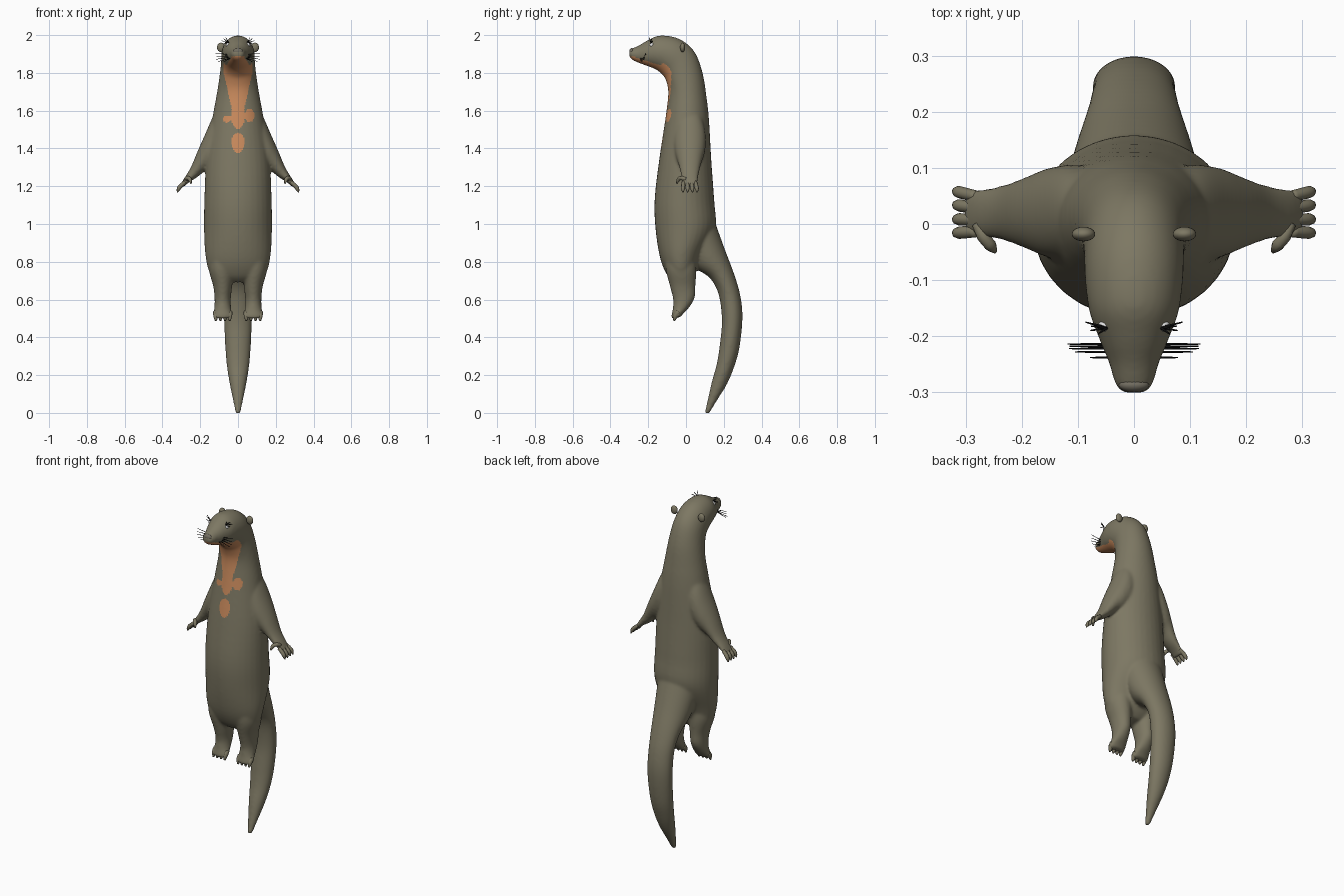
import bpy, bmesh, math
from mathutils import Vector

if "Cube" in bpy.data.objects:
    bpy.data.objects.remove(bpy.data.objects["Cube"])


def material(name, rgb):
    m = bpy.data.materials.new(name)
    m.diffuse_color = (*rgb, 1)
    m.use_nodes = True
    m.node_tree.nodes["Principled BSDF"].inputs["Base Color"].default_value = m.diffuse_color
    return m


FUR = material("olive fur", (0.205, 0.187, 0.125))
BIB = material("orange bib", (0.60, 0.26, 0.11))
BLACK = material("black hair", (0.005, 0.005, 0.005))
WHITE = material("pale eye", (0.75, 0.75, 0.75))
NOSE = material("grey nose", (0.17, 0.155, 0.12))


def spline(p0, p1, p2, p3, t):
    return 0.5 * (2 * p1 + (p2 - p0) * t + (2 * p0 - 5 * p1 + 4 * p2 - p3) * t * t
                  + (3 * p1 - p0 - 3 * p2 + p3) * t ** 3)


def loft(bm, rings, sides=32, steps=5):
    """Skin elliptical rings (centre, half axis u, half axis v), smoothly interpolated."""
    dense, n = [], len(rings)
    for i in range(n - 1):
        q = [rings[max(0, min(n - 1, i + k))] for k in (-1, 0, 1, 2)]
        for s in range(steps):
            dense.append([spline(q[0][j], q[1][j], q[2][j], q[3][j], s / steps) for j in range(3)])
    dense.append(rings[-1])
    loops = []
    for c, u, v in dense:
        angles = [2 * math.pi * k / sides for k in range(sides)]
        loops.append([bm.verts.new(c + u * math.cos(a) + v * math.sin(a)) for a in angles])
    faces = [bm.faces.new((a[k], a[(k + 1) % sides], b[(k + 1) % sides], b[k]))
             for a, b in zip(loops, loops[1:]) for k in range(sides)]
    faces += [bm.faces.new(loops[0]), bm.faces.new(loops[-1])]
    bmesh.ops.recalc_face_normals(bm, faces=faces)


def side_ring(yf, zf, yb, zb, hw, x=0.0):
    """Ring spanning a front and a back point, hw wide to each side."""
    f, b = Vector((x, yf, zf)), Vector((x, yb, zb))
    return (f + b) / 2, (b - f) / 2, Vector((hw, 0, 0))


def arm_ring(s, xo, zo, xi, zi, y, hw):
    """Ring spanning an outer and an inner point, hw deep."""
    o, i = Vector((s * xo, y, zo)), Vector((s * xi, y, zi))
    return (o + i) / 2, (o - i) / 2, Vector((0, hw, 0))


def to_object(bm, name, mats):
    me = bpy.data.meshes.new(name)
    bm.to_mesh(me)
    bm.free()
    for m in mats:
        me.materials.append(m)
    for p in me.polygons:
        p.use_smooth = True
    ob = bpy.data.objects.new(name, me)
    bpy.context.collection.objects.link(ob)
    return ob


def hair(bm, path, radii, sides=8):
    """Tapered rod through the path points."""
    pts = [Vector(p) for p in path]
    rings = []
    for i, p in enumerate(pts):
        d = (pts[min(i + 1, len(pts) - 1)] - pts[max(i - 1, 0)]).normalized()
        u = d.orthogonal().normalized()
        if abs(d.y) < 0.95:
            u = d.cross(Vector((0, 1, 0))).normalized()
        rings.append((p, u * radii[i], d.cross(u) * radii[i]))
    loft(bm, rings, sides, 3)


def ellipsoid(name, loc, size, mat):
    bm = bmesh.new()
    bmesh.ops.create_uvsphere(bm, u_segments=20, v_segments=12, radius=1)
    for v in bm.verts:
        v.co = Vector(loc) + Vector([a * b for a, b in zip(v.co, size)])
    return to_object(bm, name, [mat])


body = bmesh.new()
# Torso, neck and head along one bending spine
loft(body, [side_ring(*r) for r in (
    (-.06, .69, .02, .70, .07), (-.10, .73, .05, .74, .145), (-.137, .82, .09, .84, .172),
    (-.161, .97, .155, .98, .180), (-.166, 1.13, .149, 1.13, .178), (-.142, 1.34, .134, 1.34, .168),
    (-.106, 1.58, .122, 1.55, .135), (-.094, 1.70, .109, 1.67, .113), (-.108, 1.765, .088, 1.80, .098),
    (-.125, 1.79, .045, 1.912, .090), (-.15, 1.812, -.035, 1.98, .088), (-.175, 1.825, -.135, 1.998, .080),
    (-.21, 1.838, -.20, 1.974, .062), (-.25, 1.853, -.25, 1.945, .044), (-.284, 1.868, -.288, 1.928, .034),
    (-.300, 1.885, -.301, 1.915, .022))])
# Tail
loft(body, [side_ring(*r) for r in (
    (.0, .86, .15, 1.02, .12), (.05, .77, .205, .868, .105), (.125, .715, .255, .735, .085),
    (.172, .63, .288, .62, .075), (.19, .495, .299, .50, .074), (.180, .37, .282, .34, .068),
    (.163, .26, .252, .235, .059), (.138, .17, .215, .148, .045), (.116, .075, .162, .062, .027),
    (.098, .0, .122, -.006, .013))])
for s in (-1, 1):
    # Hind legs and feet
    loft(body, [side_ring(*r, x=s * x) for x, r in (
        (.09, (-.11, .86, .05, .86, .06)), (.088, (-.107, .76, .055, .76, .066)),
        (.081, (-.085, .67, .05, .67, .050)), (.081, (-.068, .60, .046, .61, .043)),
        (.081, (-.070, .55, .018, .56, .045)), (.081, (-.077, .515, -.015, .525, .052)),
        (.081, (-.075, .498, -.028, .508, .05)))])
    # Arms and palms
    loft(body, [arm_ring(s, *r) for r in (
        (.08, 1.66, .03, 1.36, .02, .07), (.13, 1.575, .08, 1.33, .02, .085),
        (.172, 1.48, .13, 1.305, .02, .08), (.212, 1.39, .170, 1.285, .02, .064),
        (.250, 1.30, .213, 1.25, .02, .050), (.288, 1.237, .264, 1.217, .02, .043),
        (.306, 1.205, .288, 1.195, .02, .042))])

# Fuse the masses into one skin, then relax it
raw = to_object(body, "body_masses", [])
mod = raw.modifiers.new("fuse", 'REMESH')
mod.mode, mod.voxel_size, mod.use_smooth_shade = 'VOXEL', 0.0075, True
mod = raw.modifiers.new("relax", 'SMOOTH')
mod.factor, mod.iterations = 0.5, 10
bpy.context.view_layer.update()
skin = bpy.data.meshes.new_from_object(raw.evaluated_get(bpy.context.evaluated_depsgraph_get()))
bpy.data.objects.remove(raw)
skin.name = "body"
skin.materials.clear()
skin.materials.append(FUR)
skin.materials.append(BIB)
bpy.context.collection.objects.link(bpy.data.objects.new("body", skin))


def inside(x, z, cx, cz, rx, rz):
    return ((x - cx) / rx) ** 2 + ((z - cz) / rz) ** 2 < 1


def is_bib(c, n):
    x, y, z = c
    if y < -.13 and z > 1.76:                      # jaw and muzzle
        return z < 1.838 + (-.13 - y) * .32
    if n.y > -.1 or z < 1.36 or z > 1.85:
        return False
    if z > 1.56:                                   # throat stripe
        return abs(x) < .031 + .045 * min(1, max(0, (z - 1.60) / .2))
    return inside(x, z, 0, 1.55, .032, .045)


for p in skin.polygons:
    x, y, z = p.center
    spots = ((0, 1.43, .034, .053), (.062, 1.575, .024, .036), (-.06, 1.555, .02, .018),
             (.03, 1.57, .03, .014), (-.03, 1.56, .03, .014))
    chest = p.normal.y < -.1 and any(inside(x, z, *q) for q in spots)
    p.material_index = int(chest or is_bib(p.center, p.normal))
    p.use_smooth = True

claws, whiskers, lashes = bmesh.new(), bmesh.new(), bmesh.new()
for s in (-1, 1):
    side = "right" if s > 0 else "left"
    # Fingers and thumb
    for y in (-.015, .008, .032, .055):
        hair(claws, [(s * .280, y * .9, 1.222), (s * .305, y, 1.200), (s * .315, y * 1.05, 1.185),
                     (s * .321, y * 1.08, 1.168)], (.010, .011, .010, .003))
    hair(claws, [(s * .278, .0, 1.235), (s * .268, -.022, 1.243), (s * .256, -.038, 1.238),
                 (s * .248, -.049, 1.215)], (.011, .012, .011, .004))
    # Toes
    for k in range(4):
        x = s * (.044 + .0245 * k)
        hair(claws, [(x, -.04, .535), (x, -.056, .512), (x, -.063, .488)], (.014, .013, .005))
    # Whiskers
    for y, z0, z1, x1 in ((-.214, 1.895, 1.905, .118), (-.218, 1.890, 1.888, .115),
                          (-.222, 1.885, 1.872, .116), (-.228, 1.880, 1.860, .105),
                          (-.238, 1.882, 1.857, .078)):
        hair(whiskers, [(s * .035, y, z0), (s * x1, y, z1)], (.0025, .0012), 5)
    # Eyelashes
    for x1, y1, z1 in ((.064, -.196, 1.987), (.076, -.182, 1.982), (.086, -.175, 1.970), (.078, -.19, 1.958)):
        hair(lashes, [(s * .048, -.185, 1.958), (s * x1, y1, z1)], (.003, .0012), 5)
    # Eyes and ears
    ellipsoid(side + "_eye", (s * .053, -.182, 1.948), (.011, .010, .014), WHITE)
    ellipsoid(side + "_ear", (s * .090, -.018, 1.935), (.021, .013, .025), FUR)
to_object(claws, "fingers_and_toes", [FUR])
to_object(whiskers, "whiskers", [BLACK])
to_object(lashes, "eyelashes", [BLACK])
ellipsoid("nose", (0, -.287, 1.914), (.027, .013, .017), NOSE)
